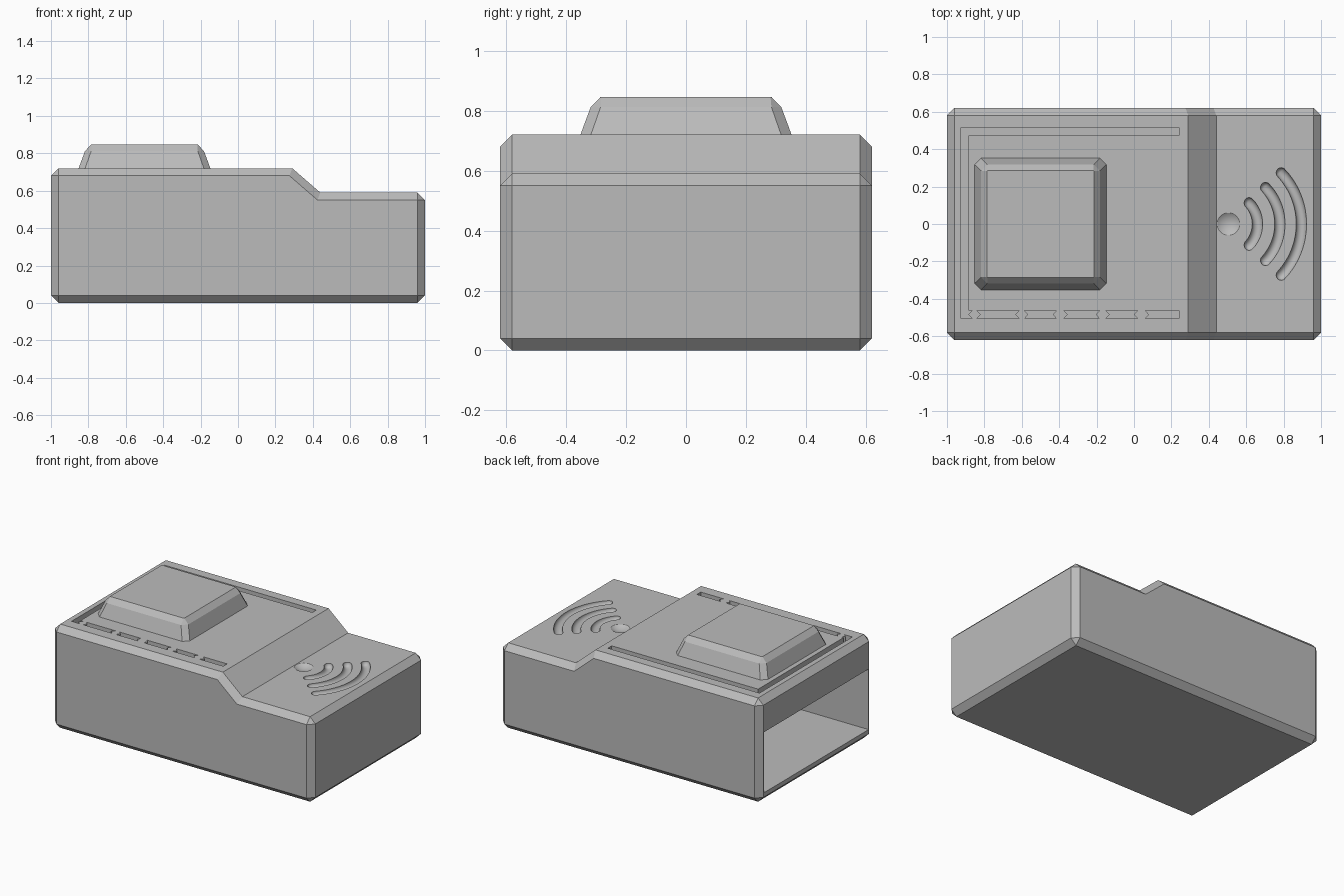
import bpy, bmesh
from math import sin, cos, pi, radians
from mathutils import Vector

cube = bpy.data.objects.get("Cube")
if cube:
    bpy.data.objects.remove(cube, do_unlink=True)

grey = bpy.data.materials.new("plain_grey")
grey.use_nodes = True
grey.diffuse_color = (0.5, 0.5, 0.5, 1)
grey.node_tree.nodes["Principled BSDF"].inputs["Base Color"].default_value = (0.5, 0.5, 0.5, 1)


def finish(name, bm):
    bmesh.ops.recalc_face_normals(bm, faces=bm.faces)
    mesh = bpy.data.meshes.new(name)
    bm.to_mesh(mesh)
    bm.free()
    mesh.materials.append(grey)
    obj = bpy.data.objects.new(name, mesh)
    bpy.context.collection.objects.link(obj)
    return obj


def loft(name, rings):
    """Skin a list of closed rings and cap both ends."""
    bm = bmesh.new()
    loops = [[bm.verts.new(p) for p in ring] for ring in rings]
    for a, b in zip(loops, loops[1:]):
        for i in range(len(a)):
            j = (i + 1) % len(a)
            bm.faces.new((a[i], a[j], b[j], b[i]))
    bm.faces.new(loops[0])
    bm.faces.new(loops[-1])
    return finish(name, bm)


def prism(name, outline, z0, z1):
    return loft(name, [[(x, y, z) for x, y in outline] for z in (z0, z1)])


# Stepped case body with chamfered edges; the two ramp creases stay sharp
W, TOP, LOW, CHAMFER = 0.62, 0.72, 0.59, 0.04
RAMP_LOW, RAMP_TOP = 0.44, 0.29
profile = [(-1, 0), (1, 0), (1, LOW), (RAMP_LOW, LOW), (RAMP_TOP, TOP), (-1, TOP)]
body = loft("case_body", [[(x, y, z) for x, z in profile] for y in (-W, W)])
bm = bmesh.new()
bm.from_mesh(body.data)
edges = [e for e in bm.edges if not all(abs(v.co.x) < 0.9 and v.co.z > 0.5 for v in e.verts)
         or abs(e.verts[0].co.y - e.verts[1].co.y) < 0.01]
bmesh.ops.bevel(bm, geom=edges, offset=CHAMFER, segments=1, affect='EDGES')
bmesh.ops.recalc_face_normals(bm, faces=bm.faces)
bm.to_mesh(body.data)
bm.free()

cutters = []

# Hollow inside, open at the -x end
H = 0.575
cutters.append(prism("cavity_cutter", [(-1.1, -H), (0.93, -H), (0.93, H), (-1.1, H)], 0.07, 0.49))

# Border groove around the raised pad
DEPTH, NOTCH = 0.04, 0.02
X0, X1, X2 = -0.925, -0.885, 0.24
YB0, YB1, YT0, YT1 = -0.505, -0.463, 0.472, 0.515
YM = (YB0 + YB1) / 2
corner = [(X0, YB0), (X1 + 0.02, YB0), (X1, YM), (X1 + 0.02, YB1), (X1, YB1),
          (X1, YT0), (X2, YT0), (X2, YT1), (X0, YT1)]
cutters.append(prism("border_cutter", corner, TOP - DEPTH, TOP + 0.05))

# Dashes with notched ends along the front
for a, b in [(-0.84, -0.615), (-0.585, -0.415), (-0.375, -0.185), (-0.15, 0.02), (0.06, X2)]:
    end = 0 if b == X2 else NOTCH
    dash = [(a, YB0), (b, YB0), (b - end, YM), (b, YB1), (a, YB1), (a + NOTCH, YM)]
    if not end:
        dash.pop(2)
    cutters.append(prism("dash_cutter", dash, TOP - DEPTH, TOP + 0.05))


# Round-bottomed arc grooves with round ends
def arc_cutter(cx, radius, half_angle, r):
    stations = []
    for k in range(6):
        t = pi / 2 * (1 - k / 6) - 0.05
        stations.append((-half_angle - r * sin(t) / radius, r * cos(t)))
    stations += [(-half_angle + 2 * half_angle * k / 24, r) for k in range(1, 24)]
    stations += [(-a, s) for a, s in reversed(stations[:6])]
    rings = []
    for a, s in stations:
        out = Vector((cos(a), sin(a), 0))
        base = Vector((cx, 0, LOW + 0.001)) + out * radius
        rings.append([base + out * s * cos(q) + Vector((0, 0, s * sin(q)))
                      for q in [2 * pi * (i + 0.5) / 20 for i in range(20)]])
    return loft("arc_cutter", rings)


for radius in (0.165, 0.285, 0.40):
    cutters.append(arc_cutter(0.495, radius, radians(43), 0.028))

# Shallow round dish
bm = bmesh.new()
bmesh.ops.create_uvsphere(bm, u_segments=48, v_segments=48, radius=0.1)
bmesh.ops.translate(bm, verts=bm.verts, vec=(0.505, 0, LOW + 0.08))
cutters.append(finish("dish_cutter", bm))

# Cut everything out of the body
bpy.ops.object.select_all(action='DESELECT')
bpy.context.view_layer.objects.active = body
body.select_set(True)
for cutter in cutters:
    cutter.hide_render = True
    mod = body.modifiers.new("cut", 'BOOLEAN')
    mod.operation = 'DIFFERENCE'
    mod.solver = 'EXACT'
    mod.object = cutter
    bpy.ops.object.modifier_apply(modifier=mod.name)
for cutter in cutters:
    bpy.data.objects.remove(cutter, do_unlink=True)
bpy.ops.object.shade_smooth_by_angle(angle=radians(25))


# Raised tapered pad with cut corners and a chamfered rim
def pad_ring(half, cut, z):
    ring = []
    for sx, sy in ((1, 1), (-1, 1), (-1, -1), (1, -1)):
        pair = [(sx * half, sy * (half - cut)), (sx * (half - cut), sy * half)]
        ring += pair if sx == sy else pair[::-1]
    return [(x - 0.5, y, z) for x, y in ring]


loft("raised_pad", [pad_ring(0.353, 0.035, TOP - 0.002), pad_ring(0.318, 0.033, 0.812),
                    pad_ring(0.285, 0.003, 0.846)])
